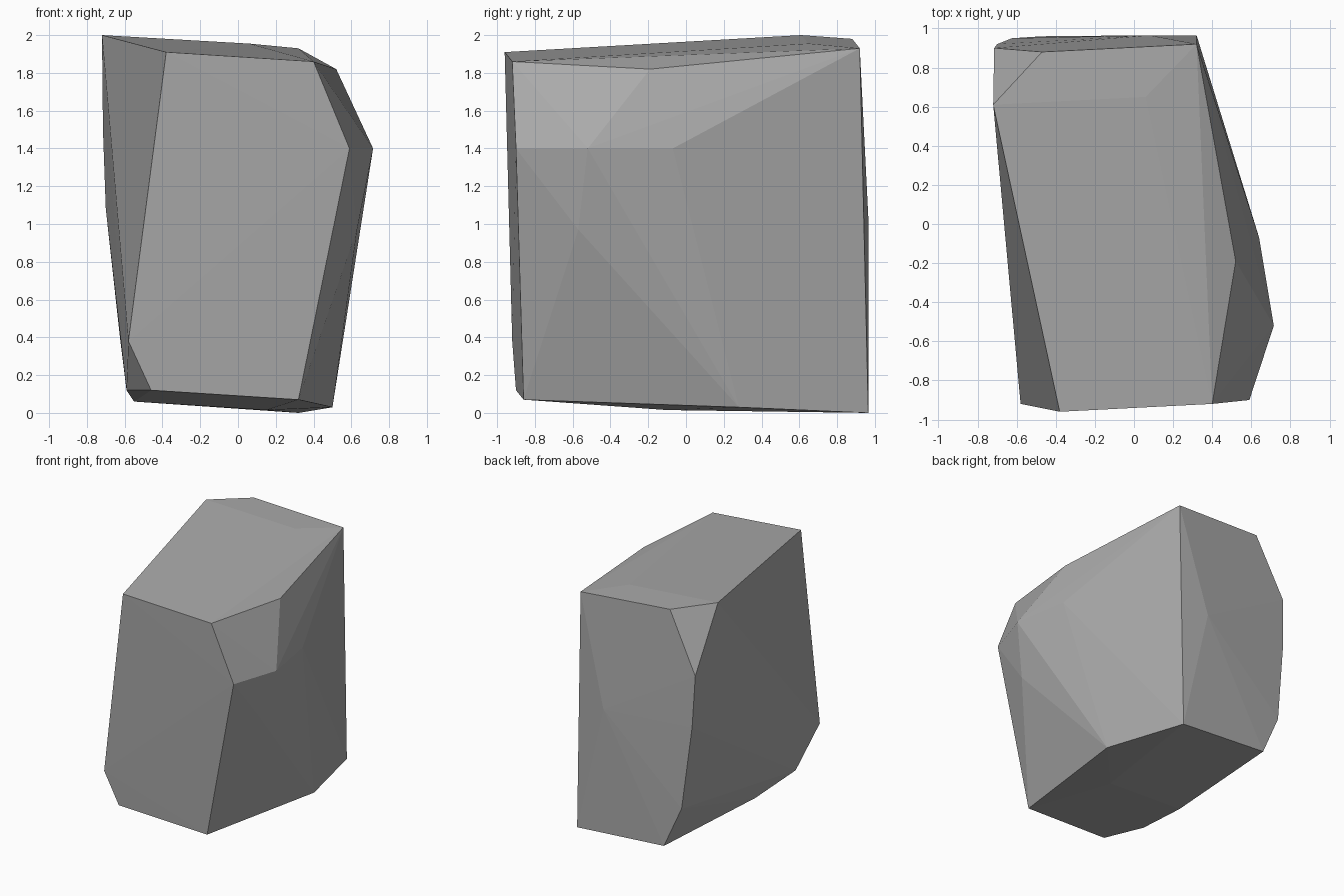
import bpy
import bmesh

# Remove the default object
default_cube = bpy.data.objects.get("Cube")
if default_cube is not None:
    bpy.data.objects.remove(default_cube, do_unlink=True)


def make_material(name, colour):
    """Flat colour visible in both viewport and render."""
    material = bpy.data.materials.new(name)
    material.use_nodes = True
    material.diffuse_color = colour
    shader = material.node_tree.nodes["Principled BSDF"]
    shader.inputs["Base Color"].default_value = colour
    shader.inputs["Roughness"].default_value = 0.9
    return material


def build_hull(name, corner_groups, material):
    """Wrap the chipped corners in a faceted convex skin."""
    mesh = bpy.data.meshes.new(name)
    bm = bmesh.new()
    for corners in corner_groups.values():
        for corner in corners:
            bm.verts.new(corner)
    result = bmesh.ops.convex_hull(bm, input=bm.verts[:], use_existing_faces=False)
    leftover = {item for key in ("geom_interior", "geom_unused")
                for item in result[key] if isinstance(item, bmesh.types.BMVert)}
    bmesh.ops.delete(bm, geom=list(leftover), context="VERTS")
    bmesh.ops.recalc_face_normals(bm, faces=bm.faces[:])
    for face in bm.faces:
        face.smooth = False
    bm.to_mesh(mesh)
    bm.free()
    mesh.materials.append(material)
    rock = bpy.data.objects.new(name, mesh)
    bpy.context.collection.objects.link(rock)
    return rock


# Corners of the rock, side by side
rock_corners = {
    "front_slab": [(-.38, -.96, 1.91), (.4, -.92, 1.86), (.59, -.9, 1.4),
                   (.32, -.86, .07), (-.46, -.9, .12), (-.58, -.92, .38)],
    "top_rim": [(-.72, .61, 2), (-.47, .88, 1.98), (.06, .65, 1.955),
                (.32, .92, 1.93), (.52, -.19, 1.82)],
    "left_bulge": [(.715, -.52, 1.4), (.64, -.07, 1.4), (.63, -.57, .97),
                   (.5, .28, .03)],
    "back_slab": [(-.715, .9, 1.5), (-.7, .92, 1.08), (-.625, .95, .4),
                  (-.47, .96, .055), (.08, .965, 1.04), (.32, .965, 0)],
    "underside": [(-.59, -.59, .12), (-.55, -.12, .06), (.15, -.1, .015)],
}

stone_grey = make_material("stone_grey", (.4, .4, .4, 1))
build_hull("rock", rock_corners, stone_grey)
